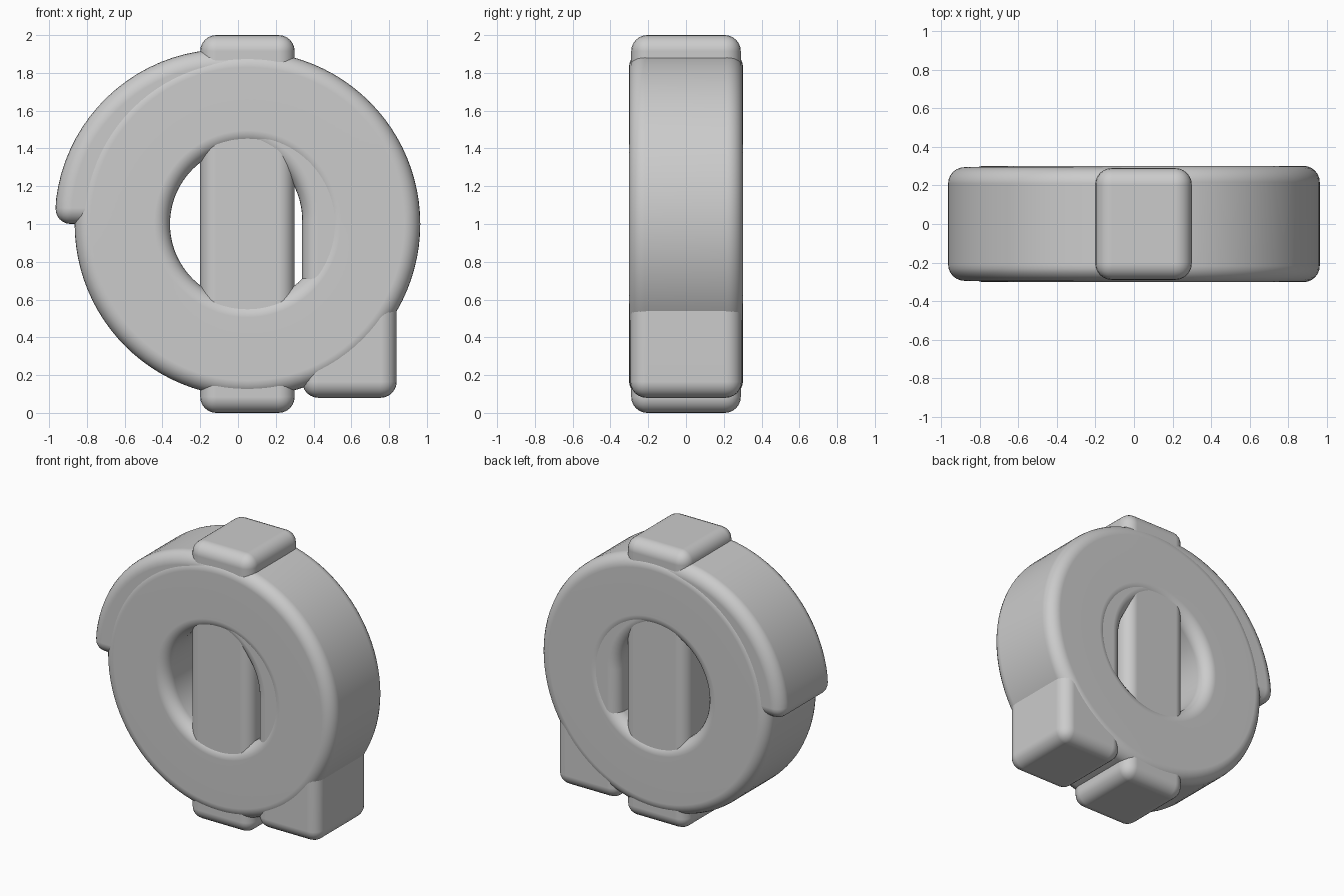
import bpy, bmesh
from math import cos, sin, pi, radians

if "Cube" in bpy.data.objects:
    bpy.data.objects.remove(bpy.data.objects["Cube"])

HALF_DEPTH = 0.295
FILLET = 0.085


def finish(name, bm):
    bmesh.ops.recalc_face_normals(bm, faces=bm.faces)
    for f in bm.faces:
        f.smooth = True
    mesh = bpy.data.meshes.new(name)
    bm.to_mesh(mesh)
    bm.free()
    obj = bpy.data.objects.new(name, mesh)
    bpy.context.collection.objects.link(obj)
    return obj


def rounded_slab(name, outline, half):
    """Extrude an x-z outline along y and round all its hard edges."""
    bm = bmesh.new()
    face = bm.faces.new([bm.verts.new((x, -half, z)) for x, z in outline])
    out = bmesh.ops.extrude_face_region(bm, geom=[face])
    for v in out["geom"]:
        if isinstance(v, bmesh.types.BMVert):
            v.co.y = half
    obj = finish(name, bm)
    bev = obj.modifiers.new("rounding", "BEVEL")
    bev.width = FILLET
    bev.segments = 6
    bev.limit_method = "ANGLE"
    bev.angle_limit = radians(40)
    bev.use_clamp_overlap = False
    bev.harden_normals = True
    return obj


def arc(cx, cz, r, a0, a1, n):
    return [(cx + r * cos(radians(a0 + (a1 - a0) * i / n)),
             cz + r * sin(radians(a0 + (a1 - a0) * i / n))) for i in range(n + 1)]


# Round ring: rounded-rectangle section revolved about a y axis
R_IN, R_OUT, HALF, CX, CZ, N = 0.41, 0.915, 0.302, 0.05, 1.0, 96
section = []
for k, (r, y) in enumerate([(R_OUT - FILLET, HALF - FILLET), (R_IN + FILLET, HALF - FILLET),
                            (R_IN + FILLET, FILLET - HALF), (R_OUT - FILLET, FILLET - HALF)]):
    section += arc(r, y, FILLET, 90 * k, 90 * k + 90, 6)
bm = bmesh.new()
loops = []
for i in range(N):
    a = 2 * pi * i / N
    loops.append([bm.verts.new((CX + r * cos(a), y, CZ + r * sin(a))) for r, y in section])
for i in range(N):
    p, q = loops[i], loops[(i + 1) % N]
    for j in range(len(section)):
        k = (j + 1) % len(section)
        bm.faces.new((p[j], p[k], q[k], q[j]))
ring = finish("round_ring", bm)
normals = ring.modifiers.new("clean_shading", "WEIGHTED_NORMAL")
normals.keep_sharp = False

# Upright bar through the ring
rounded_slab("upright_bar", [(-0.2, 0), (0.3, 0), (0.3, 2), (-0.2, 2)], 0.29)

# Arch over the left shoulder, running down into the right foot
AX, AZ = -0.065, 1.02
outline = [(0.34, 0.08), (0.84, 0.08)]
outline += arc(AX, AZ, 0.905, 0, 173, 40)
outline += [(-0.97, 1.0), (-0.47, 1.0)]
outline += arc(AX, AZ, 0.405, 165, 0, 32)
rounded_slab("arch_with_foot", outline, HALF_DEPTH)
